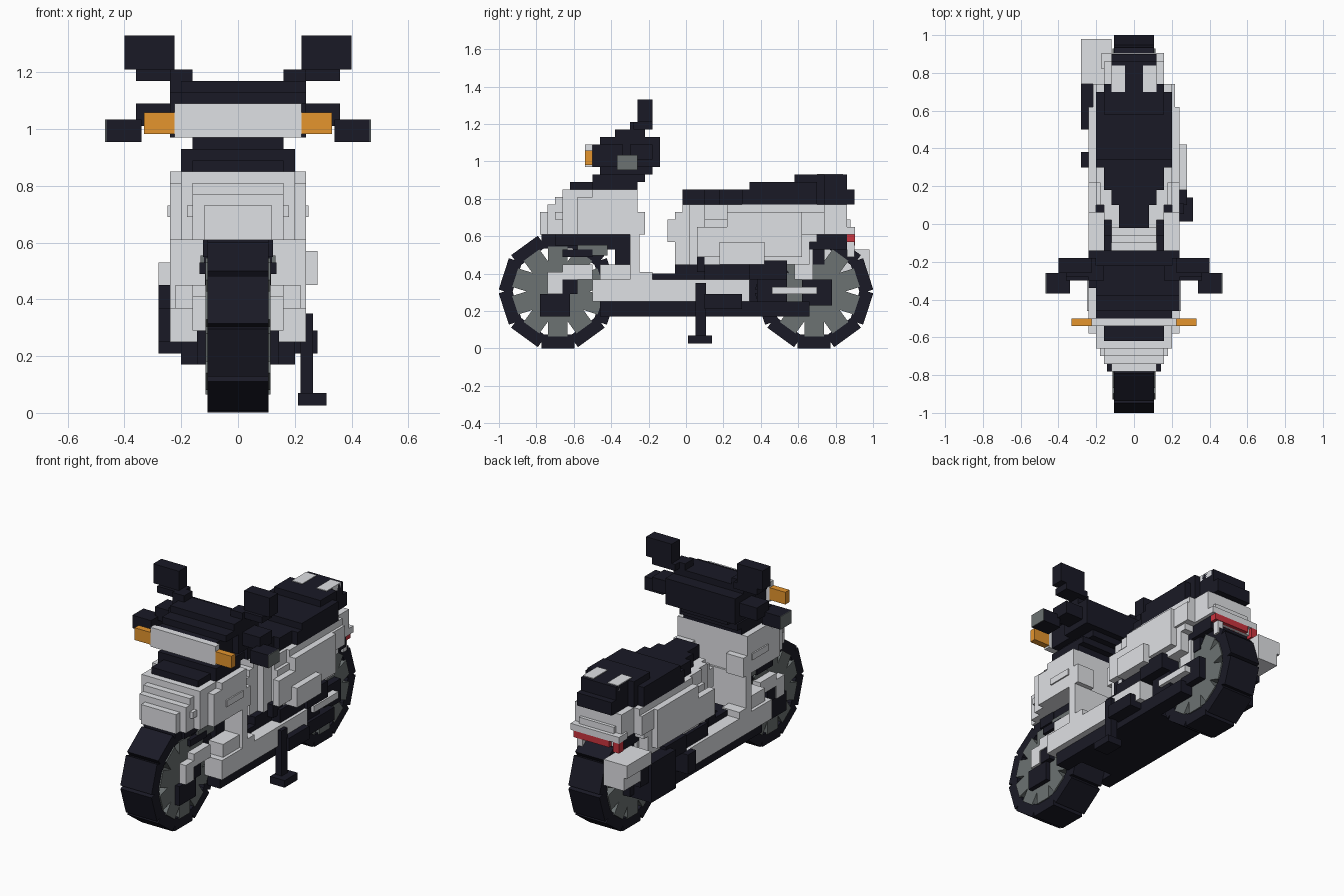
import bpy, bmesh, math
from mathutils import Matrix, Vector

cube = bpy.data.objects.get("Cube")
if cube:
    bpy.data.objects.remove(cube, do_unlink=True)

UNIT = 0.04                          # edge of one building block
SHIFT = Vector((0, 0.02, 0.01))      # block grid offset


def material(name, red, green, blue):
    mat = bpy.data.materials.new(name)
    mat.use_nodes = True
    colour = (red, green, blue, 1)
    mat.diffuse_color = colour
    mat.node_tree.nodes["Principled BSDF"].inputs["Base Color"].default_value = colour
    return mat


DARK = material("dark navy", .01, .01, .019)
LIGHT = material("light grey", .74, .75, .78)
GREY = material("wheel grey", .15, .17, .17)
ORANGE = material("indicator orange", .78, .3, .027)
RED = material("lamp red", .6, .035, .05)


def add_box(bm, low, high, turn=Matrix()):
    low, high = Vector(low), Vector(high)
    place = Matrix.Translation((low + high) / 2) @ Matrix.Diagonal(high - low).to_4x4()
    bmesh.ops.create_cube(bm, size=1, matrix=turn @ place)


def finish(bm, name, mat):
    mesh = bpy.data.meshes.new(name)
    bm.to_mesh(mesh)
    bm.free()
    mesh.materials.append(mat)
    obj = bpy.data.objects.new(name, mesh)
    bpy.context.scene.collection.objects.link(obj)


def blocks(name, mat, *boxes, pair=False):
    """Boxes as x, y, z ranges in block units; pair mirrors them across x."""
    bm = bmesh.new()
    for x0, x1, y0, y1, z0, z1 in boxes:
        for a, b in [(x0, x1), (-x1, -x0)] if pair else [(x0, x1)]:
            add_box(bm, Vector((a, y0, z0)) * UNIT + SHIFT,
                    Vector((b, y1, z1)) * UNIT + SHIFT)
    finish(bm, name, mat)


def stepped(name, mat, layers, half_width):
    """Stack of block layers (z0, z1, y0, y1) with a stepped plan outline."""
    boxes = []
    for z0, z1, y0, y1 in layers:
        for y in range(y0, y1):
            w = half_width(y, z0)
            boxes.append((-w, w, y, y + 1, z0, z1))
    blocks(name, mat, *boxes)


def wheel(name, y):
    """Ten tread blocks around ten wedge-gapped spokes."""
    tread, spokes = bmesh.new(), bmesh.new()
    for i in range(10):
        turn = Matrix.Translation((0, y, .305)) @ Matrix.Rotation(math.tau * i / 10, 4, "X")
        add_box(tread, (-.107, -.088, .23), (.107, .088, .304), turn)
        add_box(spokes, (-.115, -.052, 0), (.115, .052, .24), turn)
    finish(tread, name + "_tyre", DARK)
    finish(spokes, name + "_spokes", GREY)


wheel("front_wheel", -.685)
wheel("rear_wheel", .685)


# Front shell, tapering towards the nose
def shell_width(y, z):
    taper = 3 if y < -19 else 4 if y < -17 else 5 if y < -15 else 6
    return min(taper, 5 if z >= 20 else 6)


stepped("front_shell", LIGHT, [
    (15, 18, -20, -7), (18, 19, -19, -7), (19, 20, -18, -7), (20, 21, -17, -7)], shell_width)
blocks("shell_flanges", LIGHT, (3, 6, -7, -6, 15, 18), (4, 6, -13, -7, 20, 21), pair=True)
blocks("leg_shield", LIGHT, (-6, 6, -8, -6.7, 6, 15))
blocks("shell_ribs", LIGHT, (3, 5, -16, -12, 16, 17), (5, 6.2, -12, -8, 17, 18),
       (3, 4.5, -18, -16, 17, 18), pair=True)

# Wheel arch, fork and brake beside the front wheel
blocks("front_arch", DARK, (-3, 3, -15, -8, 13, 15), (-2.9, 2.9, -10, -8, 6, 13))
blocks("arch_edge", DARK, (2.6, 3.1, -18, -15, 13.5, 15), (2.6, 3.4, -17, -13, 12, 13),
       pair=True)
blocks("arch_inserts", GREY, (2.6, 3.3, -15, -11, 12.2, 13.6), pair=True)
blocks("fork", LIGHT, (2.7, 4, -19, -17, 7, 10), (2.7, 4, -17, -13, 9, 11), pair=True)
blocks("brake", DARK, (2.7, 3.6, -20, -16, 4, 7), (2.7, 3.8, -17, -15, 7, 9.5), pair=True)

# Floor and underside
blocks("floor", LIGHT, (-6, 6, -8, 8, 6, 9))
blocks("floor_ears", LIGHT, (3, 6, -13, -8, 6, 9), (3, 5.5, -12, -8, 9, 11),
       (3, 6, -7, -5, 9, 10), pair=True)
blocks("underside", DARK, (-5, 5, -9, 9, 4, 6))
blocks("underside_rails", DARK, (2.8, 5, -12, -9, 4, 6), (2.8, 5, 9, 16, 4, 6), pair=True)
blocks("floor_mat", DARK, (-4, 4, -6, -4, 9, 9.8))
blocks("floor_strips", DARK, (3, 4, -4, 0, 9, 9.8), pair=True)


# Rear body below the seat
def body_width(y, z):
    if y < 5:
        return 3 if y < 0 else 4 if y < 2 else 5 if z < 17 else 4.5
    middle = 5 if z < 12 or z >= 18 else 6
    return middle if y < 15 else 5 if y < 18 else 4 if y < 21 else 3


stepped("rear_body", LIGHT, [
    (11, 12, -2, 16), (12, 14, -2, 16), (14, 15, -3, 17), (15, 17, -3, 21),
    (17, 18, -2, 21), (18, 19, -1, 21)], body_width)
blocks("body_panels", LIGHT, (5, 6, 1, 5, 12, 16), (4, 5.4, 15, 18, 15, 18), pair=True)
blocks("side_bulge", LIGHT, (5, 7, 4, 10, 11, 14))
blocks("skirt", DARK, (-5.5, 5.5, 2, 9, 9, 11), (-4, 4, -2, 2, 9, 11))
blocks("skirt_steps", DARK, (4, 5, 1, 4, 10, 12), (4, 6, 8, 13, 9, 11.5), pair=True)


# Seat with raised rear and grab rails
def seat_width(y, z):
    if y < 5:
        return 2 if y < 2 else 3 if y < 4 else 4
    return 4 if y < 7 else 5 if y < 17 else 4 if y < 18 else 3


stepped("seat", DARK, [(19, 21, -1, 22), (21, 22, 8, 21)], seat_width)
stepped("seat_back", DARK, [(22, 23, 14, 21)],
        lambda y, z: 4 if y < 18 else 3)
blocks("grab_rails", LIGHT, (1.2, 3, 17, 20.5, 22.2, 23.1), pair=True)

# Tail lamp, fender and rear hub parts
blocks("tail_shelf", LIGHT, (-4.3, 4, 20, 22.1, 15, 16), (-3, 3, 20, 21.5, 16, 17),
       (-3.3, 3, 20, 21.5, 14, 15), (2, 3, 21, 22, 12, 14))
blocks("tail_lamp", RED, (-2.6, 3.5, 21, 22.1, 14, 15), (-4.3, -3.3, 21, 22.1, 13.5, 15))
blocks("rear_fender", DARK, (-3.5, 3.5, 16, 21, 13, 15), (-3, 3, 14, 18, 11, 14))
blocks("swing_arms", DARK, (2.7, 4.5, 9, 13, 5, 11), (2.7, 4, 15, 19, 5.5, 9), pair=True)
blocks("hub_bars", LIGHT, (3, 5, 11, 17, 7, 8), (2.7, 3.5, 14, 16.5, 9, 13), pair=True)

# Engine and exhaust on one side, stand on the other
blocks("engine", DARK, (-7, -3, 12, 18, 5, 11), (-6.5, -3, 18, 20, 8, 11),
       (-7, -4, 7, 9, 6, 9))
blocks("exhaust", LIGHT, (-7, -3, 18, 24, 11, 13), (-6.5, -3, 20, 24, 9, 11))
blocks("side_peg", DARK, (5, 7, 2, 7, 5, 7))
blocks("stand", DARK, (5.5, 6.6, .8, 2.2, 1, 8.5), (5.3, 7.8, -.2, 3, .4, 1.5))

# Steering column and handlebar
blocks("column", DARK, (-4, 4, -16, -13, 21, 22), (-5, 5, -13, -7, 21, 22),
       (-5, 5, -13, -6, 22, 23), (-4, 4, -12, -5, 23, 24))
blocks("bar_cover", DARK, (-5, 5, -13, -5, 24, 27), (-6, 6, -9, -4, 24, 28),
       (-5, 6, -12, -6, 27, 28), (-5, 6, -10, -6, 28, 29))
blocks("handlebar", DARK, (5, 9, -8, -5, 25, 27), pair=True)
blocks("grips", DARK, (8.5, 11.6, -9.7, -7, 23.6, 25.6), pair=True)
blocks("grip_caps", GREY, (11.6, 11.7, -9.7, -7, 23.6, 25.6), pair=True)
blocks("mirrors", DARK, (5.6, 10, -7, -5, 30, 33), (5, 9, -7.5, -5, 29, 30),
       (4, 6, -8, -6, 28, 30), pair=True)

# Headlamp bar with indicators
blocks("headlamp", LIGHT, (-5.6, 5.6, -14, -13, 24, 27))
blocks("indicators", ORANGE, (5.6, 8.3, -14, -13, 24.3, 26.2), pair=True)
